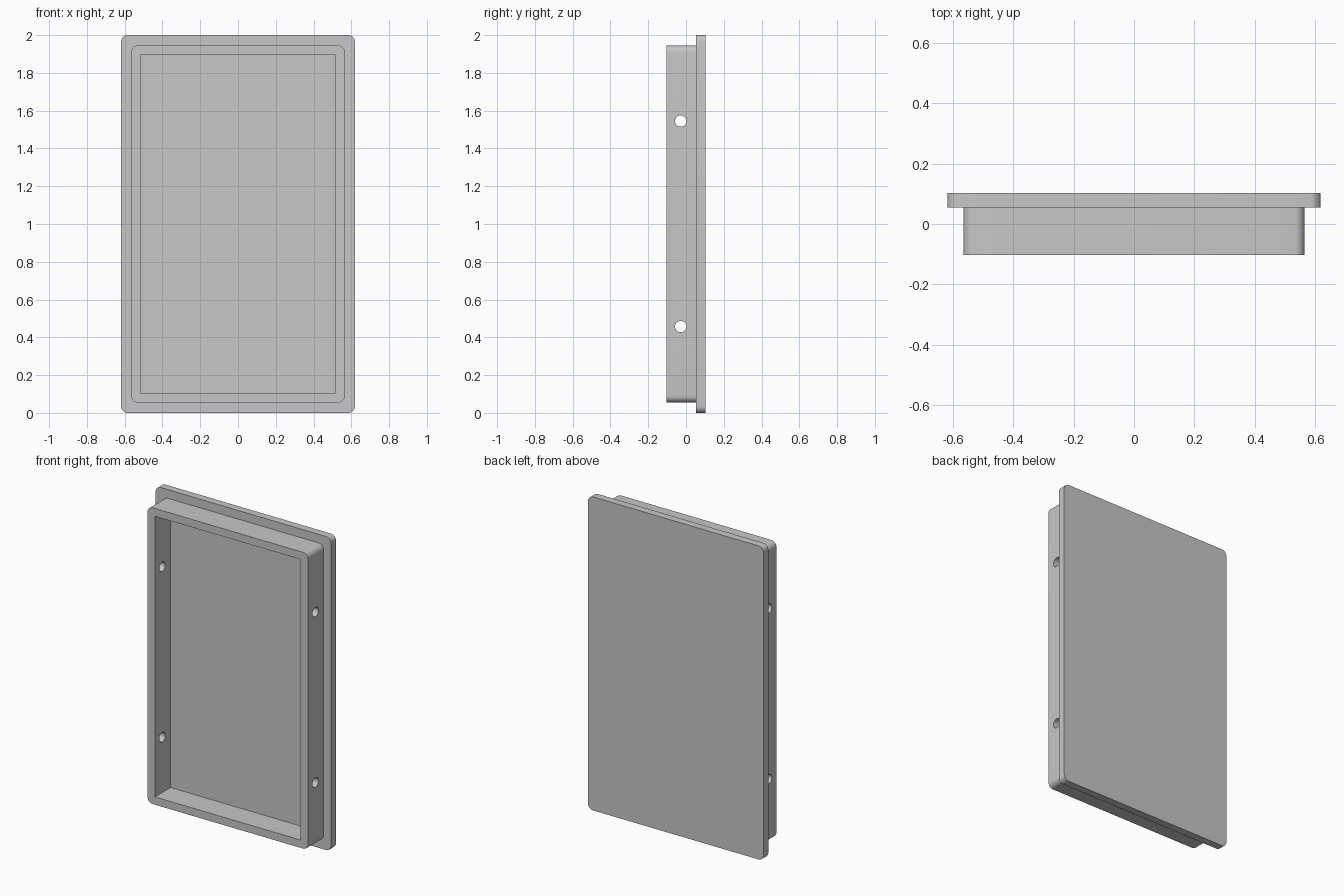
import bpy, bmesh
from math import pi, sin, cos, radians
from mathutils import Matrix

cube = bpy.data.objects.get("Cube")
if cube:
    bpy.data.objects.remove(cube, do_unlink=True)

HEIGHT = 2.0
MID = HEIGHT / 2
FRONT, SEAM, BACK = -0.103, 0.054, 0.103   # depths along y

grey = bpy.data.materials.new("light grey")
grey.use_nodes = True
colour = (0.57, 0.57, 0.57, 1)
grey.diffuse_color = colour
grey.node_tree.nodes["Principled BSDF"].inputs["Base Color"].default_value = colour


def make_object(name, bm):
    bmesh.ops.recalc_face_normals(bm, faces=bm.faces)
    mesh = bpy.data.meshes.new(name)
    bm.to_mesh(mesh)
    bm.free()
    mesh.materials.append(grey)
    obj = bpy.data.objects.new(name, mesh)
    bpy.context.collection.objects.link(obj)
    return obj


def slab(name, half_x, half_z, y0, y1, radius=0.0, steps=8):
    """Upright rectangle with rounded corners, extruded from y0 to y1."""
    bm = bmesh.new()
    outline = []
    for i, (sx, sz) in enumerate([(1, 1), (-1, 1), (-1, -1), (1, -1)]):
        for k in range(steps + 1 if radius else 1):
            a = (i + k / steps) * pi / 2
            outline.append(bm.verts.new((sx * (half_x - radius) + radius * cos(a), y0,
                                         MID + sz * (half_z - radius) + radius * sin(a))))
    face = bm.faces.new(outline)
    grown = bmesh.ops.extrude_face_region(bm, geom=[face])["geom"]
    moved = [g for g in grown if isinstance(g, bmesh.types.BMVert)]
    bmesh.ops.translate(bm, verts=moved, vec=(0, y1 - y0, 0))
    return make_object(name, bm)


def cross_bore(name, y, z, radius):
    """Cylinder along x, long enough to pierce both side walls."""
    bm = bmesh.new()
    bmesh.ops.create_cone(bm, cap_ends=True, segments=32, radius1=radius, radius2=radius,
                          depth=2, matrix=Matrix.Translation((0, y, z))
                          @ Matrix.Rotation(pi / 2, 4, "Y"))
    return make_object(name, bm)


def select_only(obj):
    bpy.ops.object.select_all(action="DESELECT")
    obj.select_set(True)
    bpy.context.view_layer.objects.active = obj


def cut(target, cutter):
    mod = target.modifiers.new("cut", "BOOLEAN")
    mod.operation = "DIFFERENCE"
    mod.solver = "EXACT"
    mod.object = cutter
    select_only(target)
    bpy.ops.object.modifier_apply(modifier=mod.name)
    bpy.data.objects.remove(cutter, do_unlink=True)


# Flat cover plate at the back
back_plate = slab("back_plate", 0.619, MID, SEAM, BACK, radius=0.035)

# Raised rim: rounded outside, square inside, open to the front
rim_frame = slab("rim_frame", 0.566, 0.945, FRONT, SEAM, radius=0.035)
cut(rim_frame, slab("cavity_cutter", 0.515, 0.895, FRONT - 0.1, SEAM + 0.1))

# Fixing holes through both side walls
for z in (0.457, 1.545):
    cut(rim_frame, cross_bore("hole_cutter", -0.028, z, 0.03))

# Smooth corners and bores, crisp edges
for part in (back_plate, rim_frame):
    select_only(part)
    bpy.ops.object.shade_smooth_by_angle(angle=radians(30))
